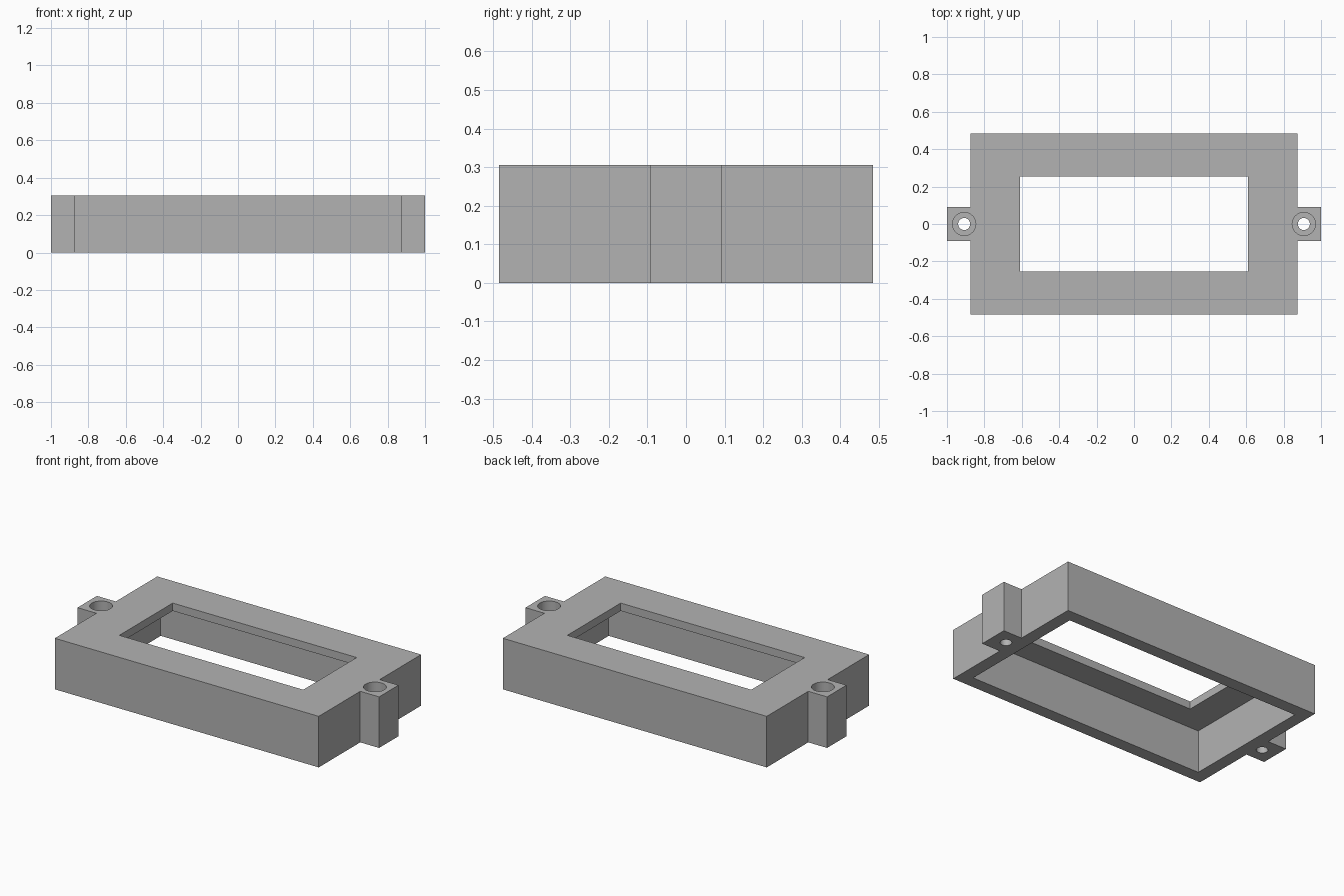
import bpy
import bmesh

cube = bpy.data.objects.get("Cube")
if cube:
    bpy.data.objects.remove(cube, do_unlink=True)

HEIGHT = 0.306
BODY_X, BODY_Y = 0.875, 0.485     # half sizes of the frame
TAB_Y = 0.092                     # half width of the screw tabs
WALL, PLATE = 0.077, 0.047        # side wall and top plate thickness
WINDOW_X, WINDOW_Y = 0.61, 0.253
HOLE_X, HOLE_R, BORE_R = 0.908, 0.032, 0.062
BORE_FLOOR = 0.1
OVER = 0.05                       # how far cutters reach past the surface

grey = bpy.data.materials.new("plain grey")
grey.use_nodes = True
grey.diffuse_color = (0.45, 0.45, 0.45, 1)
grey.node_tree.nodes["Principled BSDF"].inputs["Base Color"].default_value = grey.diffuse_color


def make_object(name, bm):
    mesh = bpy.data.meshes.new(name)
    bmesh.ops.recalc_face_normals(bm, faces=bm.faces)
    bm.to_mesh(mesh)
    bm.free()
    obj = bpy.data.objects.new(name, mesh)
    bpy.context.collection.objects.link(obj)
    mesh.materials.append(grey)
    return obj


def prism(name, outline, z0, z1):
    bm = bmesh.new()
    base = bm.faces.new([bm.verts.new((x, y, z0)) for x, y in outline])
    top = bmesh.ops.extrude_face_region(bm, geom=[base])["geom"]
    bmesh.ops.translate(bm, vec=(0, 0, z1 - z0),
                        verts=[v for v in top if isinstance(v, bmesh.types.BMVert)])
    return make_object(name, bm)


def box(name, hx, hy, z0, z1):
    return prism(name, [(-hx, -hy), (hx, -hy), (hx, hy), (-hx, hy)], z0, z1)


def cylinder(name, x, radius, z0, z1):
    bm = bmesh.new()
    bmesh.ops.create_cone(bm, cap_ends=True, segments=48, radius1=radius,
                          radius2=radius, depth=z1 - z0)
    bmesh.ops.translate(bm, vec=(x, 0, (z0 + z1) / 2), verts=bm.verts)
    return make_object(name, bm)


# Frame outline with a screw tab on each end
half = [(BODY_X, -BODY_Y), (BODY_X, -TAB_Y), (1, -TAB_Y),
        (1, TAB_Y), (BODY_X, TAB_Y), (BODY_X, BODY_Y)]
outline = half + [(-x, -y) for x, y in half]
frame = prism("bezel_frame", outline, 0, HEIGHT)

# Hollow underside, window and counterbored screw holes
cutters = [
    box("cavity_cutter", BODY_X - WALL, BODY_Y - WALL, -OVER, HEIGHT - PLATE),
    box("window_cutter", WINDOW_X, WINDOW_Y, HEIGHT / 2, HEIGHT + OVER),
]
for side, x in (("left", HOLE_X), ("right", -HOLE_X)):
    cutters.append(cylinder(side + "_hole_cutter", x, HOLE_R, -OVER, HEIGHT + OVER))
    cutters.append(cylinder(side + "_bore_cutter", x, BORE_R, BORE_FLOOR, HEIGHT + OVER))

bpy.ops.object.select_all(action="DESELECT")
frame.select_set(True)
bpy.context.view_layer.objects.active = frame
for cutter in cutters:
    cutter.hide_render = True
    cut = frame.modifiers.new(cutter.name, "BOOLEAN")
    cut.operation = "DIFFERENCE"
    cut.solver = "EXACT"
    cut.object = cutter
    bpy.ops.object.modifier_apply(modifier=cut.name)
    bpy.data.objects.remove(cutter, do_unlink=True)

bpy.ops.object.shade_smooth_by_angle()
